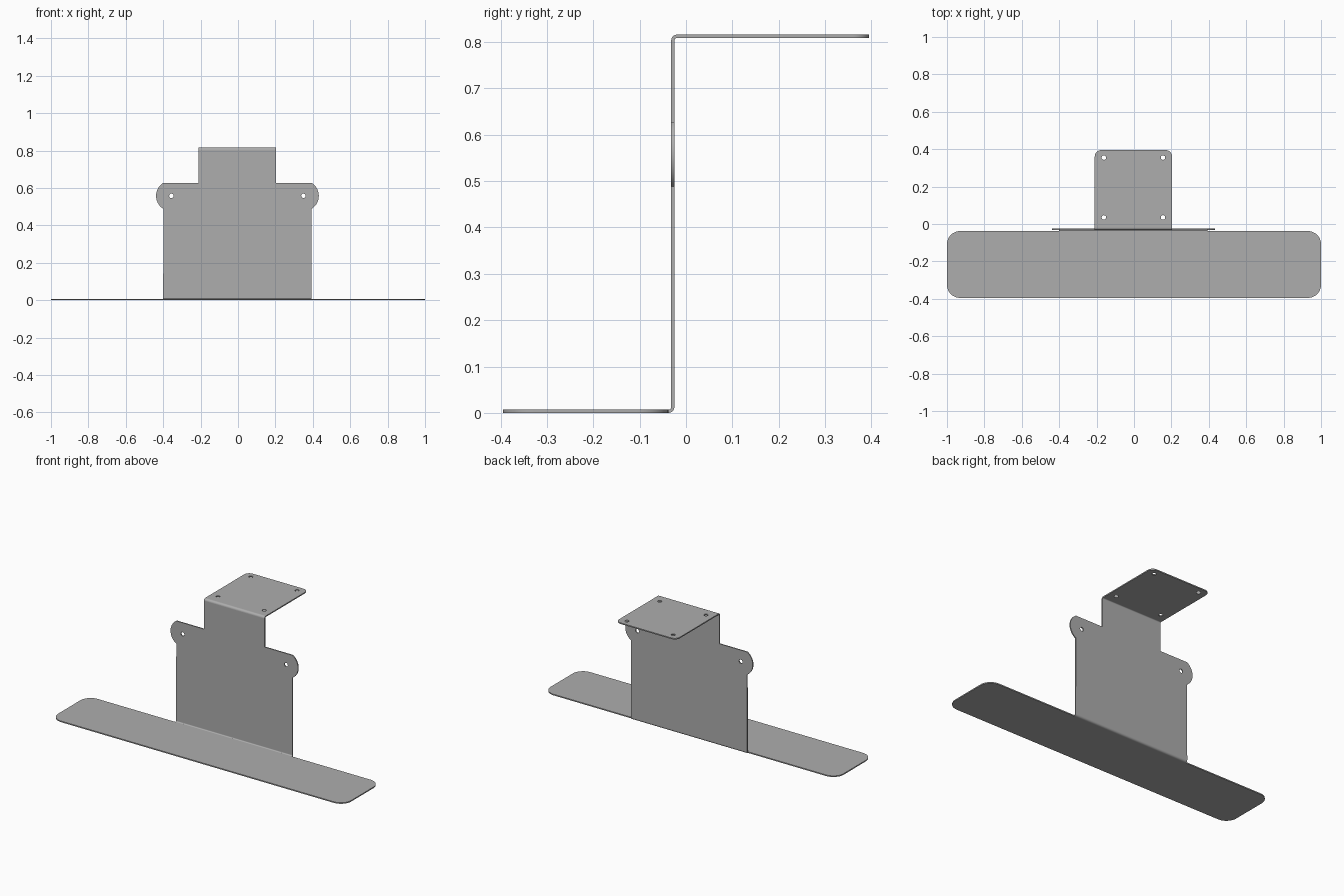
import bpy, bmesh
from math import sin, cos, radians, pi

if "Cube" in bpy.data.objects:
    bpy.data.objects.remove(bpy.data.objects["Cube"], do_unlink=True)

T = 0.007            # sheet thickness
BEND = 0.013         # outer bend radius
HEIGHT = 0.816
WALL_Y = -0.0285     # mid-plane of the upright
OFF = -0.003         # sideways offset of the upright
BODY, NECK = 0.397, 0.207
HOLE = 0.012

steel = bpy.data.materials.new("grey steel")
steel.use_nodes = True
grey = (0.42, 0.42, 0.42, 1)
steel.diffuse_color = grey
steel.node_tree.nodes["Principled BSDF"].inputs["Base Color"].default_value = grey


def arc(cx, cy, r, start, end, n=10):
    angles = [radians(start + (end - start) * i / n) for i in range(n + 1)]
    return [(cx + r * cos(a), cy + r * sin(a)) for a in angles]


def rounded(x0, x1, y0, y1, low, high):
    """Rectangle with rounded lower and upper corners; zero leaves them square."""
    pts = []
    for x, y, sx, sy, r, a in ((x0, y0, 1, 1, low, 180), (x1, y0, -1, 1, low, 270),
                               (x1, y1, -1, -1, high, 0), (x0, y1, 1, -1, high, 90)):
        pts += arc(x + sx * r, y + sy * r, r, a, a + 90) if r else [(x, y)]
    return pts


def sheet(name, outline, holes, depth, location, rotation=(0, 0, 0)):
    """Flat outline with round holes, extruded to a solid."""
    curve = bpy.data.curves.new(name, "CURVE")
    curve.dimensions = "2D"
    curve.fill_mode = "BOTH"
    curve.extrude = depth / 2
    for loop in [outline] + [arc(x, y, HOLE, 0, 345, 23) for x, y in holes]:
        spline = curve.splines.new("POLY")
        spline.points.add(len(loop) - 1)
        for point, (x, y) in zip(spline.points, loop):
            point.co = (x, y, 0, 1)
        spline.use_cyclic_u = True
    ob = bpy.data.objects.new(name, curve)
    bpy.context.collection.objects.link(ob)
    ob.location, ob.rotation_euler = location, rotation
    bpy.ops.object.select_all(action="DESELECT")
    ob.select_set(True)
    bpy.context.view_layer.objects.active = ob
    bpy.ops.object.convert(target="MESH")
    ob = bpy.context.view_layer.objects.active
    bm = bmesh.new()
    bm.from_mesh(ob.data)
    bmesh.ops.remove_doubles(bm, verts=bm.verts, dist=1e-5)
    bmesh.ops.recalc_face_normals(bm, faces=bm.faces)
    bm.to_mesh(ob.data)
    bm.free()
    ob.data.materials.clear()
    ob.data.materials.append(steel)
    bpy.ops.object.shade_smooth_by_angle(angle=radians(35))
    return ob


# Long base plate
sheet("base_plate", rounded(-1, 1, -0.395, -0.038, 0.07, 0.07), [], T, (0, 0, T / 2))

# Upright with a narrow neck and a rounded ear on each side
half = [(BODY, BEND)] + arc(0.353, 0.558, 0.082, -58.6, 58.6, 14)
half += [(NECK, 0.628), (NECK, HEIGHT - BEND)]
outline = half + [(-x, z) for x, z in reversed(half)]
sheet("upright", outline, [(-0.353, 0.558), (0.353, 0.558)], T,
      (OFF, WALL_Y, 0), (pi / 2, 0, 0))

# Mounting plate on top
front = WALL_Y - T / 2 + BEND
sheet("mounting_plate", rounded(-NECK, NECK, front, 0.395, 0, 0.035),
      [(x, y) for x in (-0.158, 0.158) for y in (0.035, 0.355)], T,
      (OFF, 0, HEIGHT - T / 2))

# Rounded bends joining the plates
for name, y, z, start, width in (
        ("lower_bend", WALL_Y + T / 2 - BEND, BEND, 270, BODY),
        ("upper_bend", front, HEIGHT - BEND, 90, NECK)):
    section = arc(0, 0, BEND, start, start + 90, 8) + arc(0, 0, BEND - T, start + 90, start, 8)
    sheet(name, section, [], 2 * width, (OFF, y, z), (pi / 2, 0, pi / 2))
